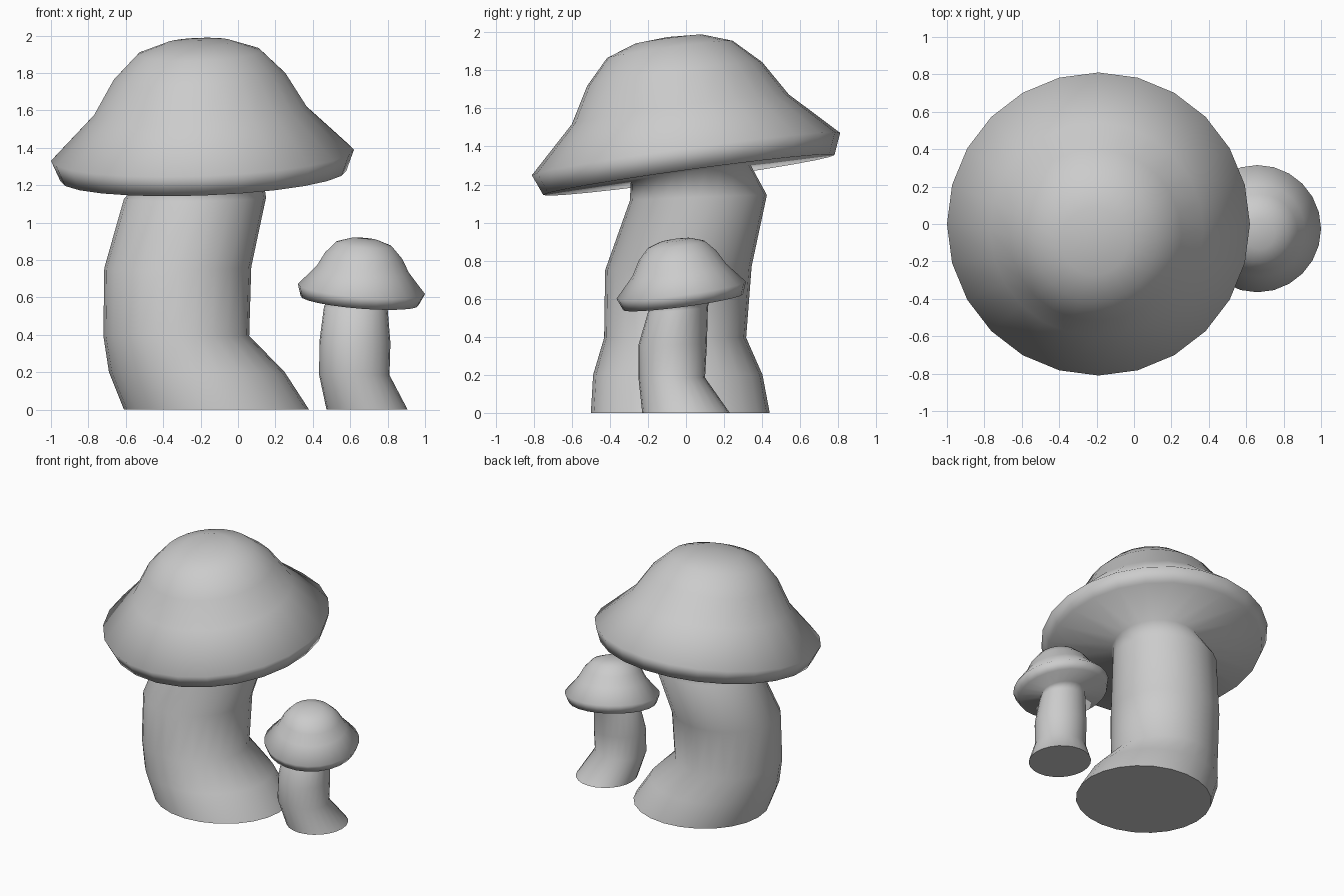
import bpy, bmesh
from math import cos, sin, pi

if "Cube" in bpy.data.objects:
    bpy.data.objects.remove(bpy.data.objects["Cube"])

SIDES = 24


def loft(name, rings, apex):
    """Skin rings (cx, cy, cz, rx, ry, slope_x, slope_y) from the base up to an apex point."""
    bm = bmesh.new()
    loops = []
    for cx, cy, cz, rx, ry, sx, sy in rings:
        loop = []
        for i in range(SIDES):
            a = 2 * pi * i / SIDES
            dx, dy = rx * cos(a), ry * sin(a)
            loop.append(bm.verts.new((cx + dx, cy + dy, cz + sx * dx + sy * dy)))
        loops.append(loop)
    for lo, hi in zip(loops, loops[1:]):
        for i in range(SIDES):
            j = (i + 1) % SIDES
            bm.faces.new((lo[i], lo[j], hi[j], hi[i]))
    tip = bm.verts.new(apex)
    for i in range(SIDES):
        bm.faces.new((loops[-1][i], loops[-1][(i + 1) % SIDES], tip))
    base = bm.faces.new(loops[0][::-1])
    bmesh.ops.recalc_face_normals(bm, faces=bm.faces)
    # smooth everywhere except the flat cut at the ground
    for f in bm.faces:
        f.smooth = True
    for e in base.edges:
        e.smooth = False
    mesh = bpy.data.meshes.new(name)
    bm.to_mesh(mesh)
    bm.free()
    ob = bpy.data.objects.new(name, mesh)
    bpy.context.collection.objects.link(ob)
    return ob


def mushroom(name, stem, cap, tilt, apex):
    """Stem rings (x, y, z, rx, ry, tilt share) then round cap rings (x, y, z, r) in the tilted plane."""
    rings = [(x, y, z, rx, ry, tilt[0] * t, tilt[1] * t) for x, y, z, rx, ry, t in stem]
    rings += [(x, y, z, r, r, *tilt) for x, y, z, r in cap]
    return loft(name, rings, apex)


# large mushroom: bent stem with a wide bell cap
mushroom("large_mushroom",
         [(-.115, -.03, 0, .495, .47, 0), (-.22, -.043, .2, .47, .445, 0),
          (-.33, -.057, .395, .39, .373, 0), (-.322, -.04, .76, .393, .385, .2),
          (-.23, .065, 1.13, .38, .36, .3), (-.19, .025, 1.258, .32, .315, 1)],
         [(-.185, .015, 1.25, .765), (-.19, 0, 1.36, .81), (-.2, -.03, 1.595, .57),
          (-.205, -.06, 1.78, .46), (-.208, -.085, 1.91, .33), (-.21, -.092, 1.963, .18)],
         (.037, .1375), (-.21, -.095, 1.975))

# small mushroom beside it
mushroom("small_mushroom",
         [(.69, 0, 0, .217, .23, 0), (.622, -.075, .185, .188, .175, 0),
          (.625, -.07, .36, .19, .18, .2), (.63, -.042, .545, .17, .157, .6),
          (.645, -.02, .59, .155, .15, 1)],
         [(.65, -.015, .582, .315), (.66, -.025, .645, .34), (.668, -.035, .75, .247),
          (.671, -.045, .825, .205), (.673, -.052, .884, .15), (.674, -.055, .908, .08)],
         (-.08, .133), (.675, -.056, .915))
